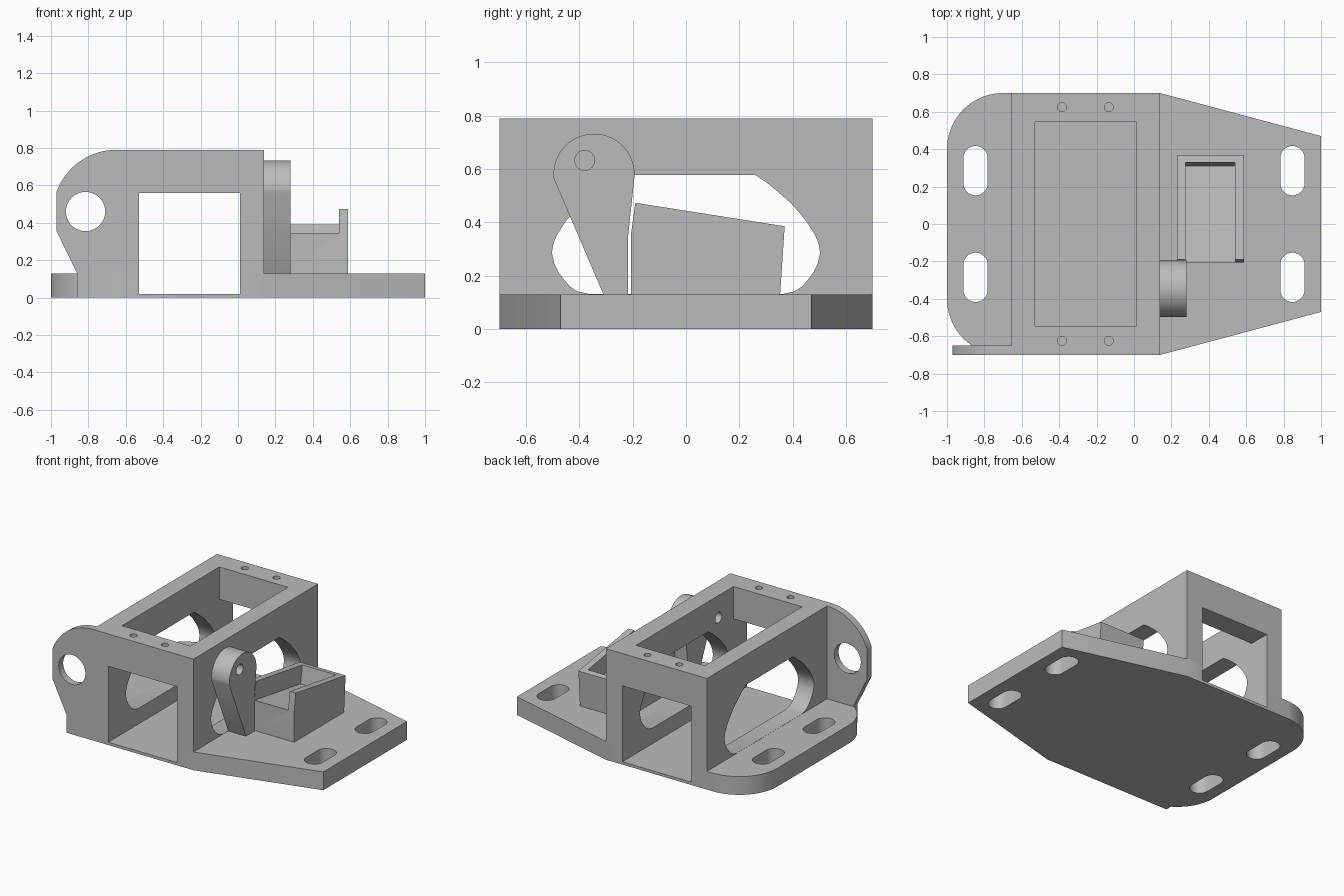
import bpy, bmesh
from math import sin, cos, radians

cube = bpy.data.objects.get("Cube")
if cube:
    bpy.data.objects.remove(cube, do_unlink=True)

grey = bpy.data.materials.new("plain grey")
grey.use_nodes = True
grey.diffuse_color = (0.5, 0.5, 0.5, 1)
grey.node_tree.nodes["Principled BSDF"].inputs["Base Color"].default_value = (0.5, 0.5, 0.5, 1)


def arc(cx, cy, r, start, end, steps=24):
    angles = [radians(start + (end - start) * i / steps) for i in range(steps + 1)]
    return [(cx + r * cos(a), cy + r * sin(a)) for a in angles]


def circle(cx, cy, r):
    return arc(cx, cy, r, 0, 360, 40)[:-1]


def rect(u0, u1, v0, v1):
    return [(u0, v0), (u1, v0), (u1, v1), (u0, v1)]


def prism(name, axis, points, low, high):
    """Extrude a flat profile along the named axis."""
    place = {"x": lambda u, v, w: (w, u, v),
             "y": lambda u, v, w: (u, w, v),
             "z": lambda u, v, w: (u, v, w)}[axis]
    bm = bmesh.new()
    bottom = [bm.verts.new(place(u, v, low)) for u, v in points]
    top = [bm.verts.new(place(u, v, high)) for u, v in points]
    bm.faces.new(bottom)
    bm.faces.new(top)
    n = len(points)
    for i in range(n):
        j = (i + 1) % n
        bm.faces.new((bottom[i], bottom[j], top[j], top[i]))
    bmesh.ops.recalc_face_normals(bm, faces=bm.faces)
    mesh = bpy.data.meshes.new(name)
    bm.to_mesh(mesh)
    bm.free()
    mesh.materials.append(grey)
    obj = bpy.data.objects.new(name, mesh)
    bpy.context.collection.objects.link(obj)
    return obj


def select(obj):
    bpy.ops.object.select_all(action="DESELECT")
    obj.select_set(True)
    bpy.context.view_layer.objects.active = obj


def cut(obj, *prism_args):
    """Subtract a prism from a part."""
    cutter = prism("cutter", *prism_args)
    cutter.hide_render = True
    mod = obj.modifiers.new("cut", "BOOLEAN")
    mod.operation = "DIFFERENCE"
    mod.solver = "EXACT"
    mod.object = cutter
    select(obj)
    bpy.ops.object.modifier_apply(modifier=mod.name)
    bpy.data.objects.remove(cutter, do_unlink=True)


PLATE = 0.13
TOP = 0.79
DEPTH = 0.7

# Base plate: rounded on one end, tapered on the other
outline = [(0.14, -DEPTH), (1, -0.47), (1, 0.47), (0.14, DEPTH)]
outline += arc(-0.7, 0.4, 0.3, 90, 180) + arc(-0.7, -0.4, 0.3, 180, 270)
base = prism("base_plate", "z", outline, 0, PLATE)

# Mounting slots
for x in (-0.847, 0.847):
    for y in (-0.285, 0.285):
        slot = arc(x, y + 0.067, 0.065, 0, 180, 16) + arc(x, y - 0.067, 0.065, 180, 360, 16)
        cut(base, "z", slot, -0.1, 0.3)

# Housing with a front-to-back tunnel that sinks into the base
housing = prism("housing", "z", rect(-0.655, 0.14, -DEPTH, DEPTH), PLATE, TOP)
tunnel = rect(-0.53, 0.01, 0.02, 0.56)
for part in (base, housing):
    cut(part, "y", tunnel, -1, 1)
cut(housing, "z", rect(-0.53, 0.01, -0.547, 0.547), 0.4, 1)

# Symmetric opening through both side walls
half = [(0.26, 0.577), (0.305, 0.547), (0.35, 0.51), (0.39, 0.475), (0.427, 0.434),
        (0.457, 0.395), (0.483, 0.354), (0.497, 0.322), (0.503, 0.285), (0.494, 0.245),
        (0.478, 0.212), (0.457, 0.184), (0.434, 0.158), (0.408, 0.141), (0.363, 0.131)]
opening = half + [(-y, z) for y, z in reversed(half)]
cut(housing, "x", opening, -1, 0.5)

# Screw holes in the rim
for x in (-0.385, -0.135):
    for y in (-0.625, 0.625):
        cut(housing, "z", circle(x, y, 0.024), 0.62, 1)

# Front ear with a large round hole
ear_profile = [(-0.655, 0), (-0.655, TOP)] + arc(-0.65, 0.45, 0.34, 91, 160)
ear_profile += [(-0.97, 0.355), (-0.86, PLATE), (-0.86, 0)]
ear = prism("front_ear", "y", ear_profile, -DEPTH, -0.65)
cut(ear, "y", circle(-0.815, 0.46, 0.105), -1, 0)

# Pivot arm beside the housing, pin hole through arm and wall
arm_profile = arc(-0.345, 0.58, 0.152, -8, 186, 40)
arm_profile += [(-0.31, PLATE), (-0.217, PLATE), (-0.217, 0.35)]
arm = prism("pivot_arm", "x", arm_profile, 0.14, 0.28)
for part in (arm, housing):
    cut(part, "x", circle(-0.38, 0.632, 0.037), -0.2, 0.5)

# Tilted cradle, open at the front
cradle = prism("cradle", "x", [(-0.207, PLATE), (0.353, PLATE), (0.37, 0.385),
                               (-0.19, 0.473), (-0.207, 0.35)], 0.23, 0.587)
cut(cradle, "x", [(-0.3, 0.36), (0.31, 0.264), (0.363, 0.6), (-0.3, 0.6)], 0.275, 0.54)

# Smooth the curved walls, keep the edges crisp
for part in (base, housing, ear, arm, cradle):
    select(part)
    bpy.ops.object.shade_smooth_by_angle(angle=radians(25))
